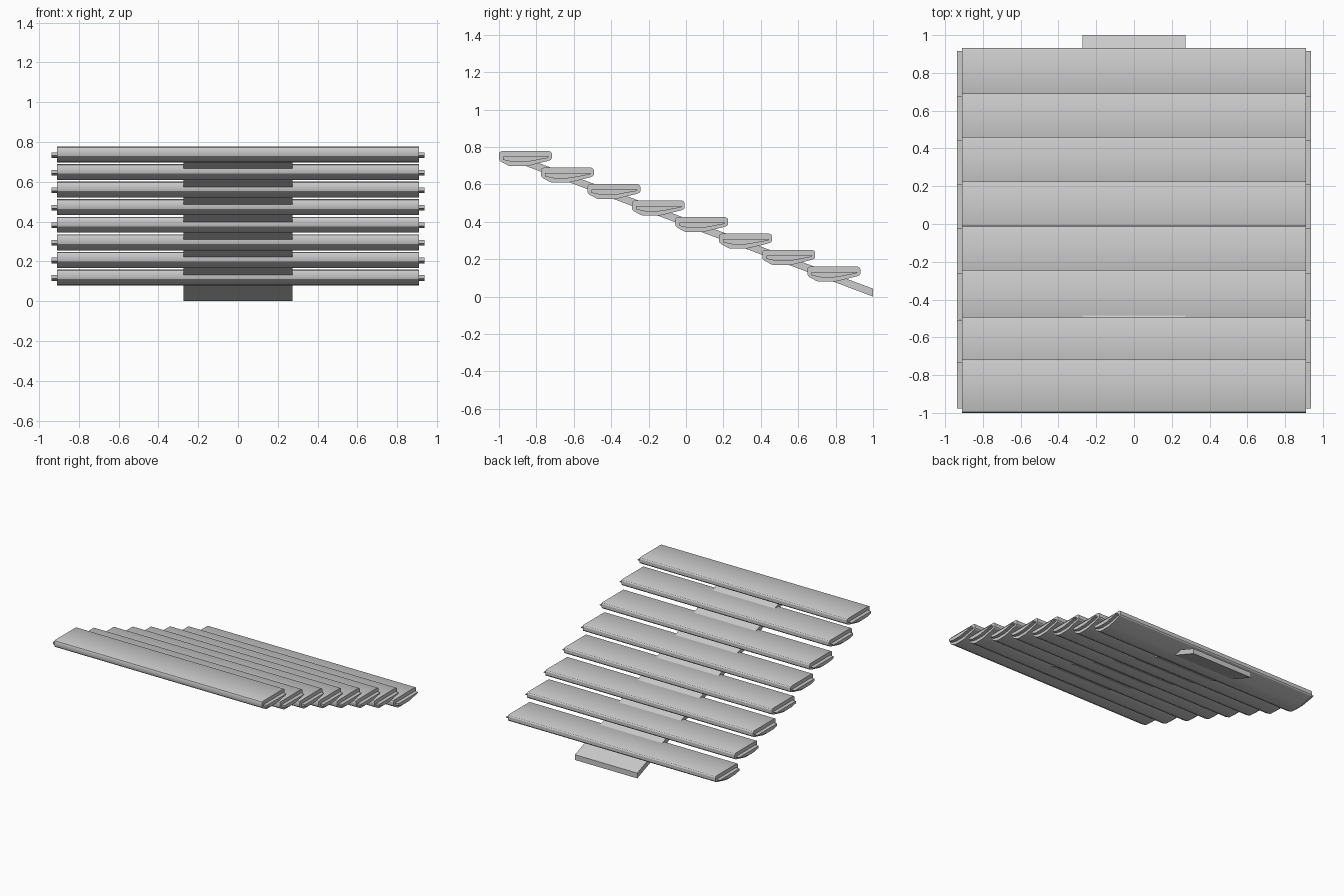
import bpy, bmesh

if "Cube" in bpy.data.objects:
    bpy.data.objects.remove(bpy.data.objects["Cube"])

def extrude_profile(name, profile, x0, x1, smooth=True):
    """Prism along x from a closed (y, z) profile."""
    bm = bmesh.new()
    face = bm.faces.new([bm.verts.new((x0, y, z)) for y, z in profile])
    res = bmesh.ops.extrude_face_region(bm, geom=[face])
    verts = [g for g in res["geom"] if isinstance(g, bmesh.types.BMVert)]
    bmesh.ops.translate(bm, verts=verts, vec=(x1 - x0, 0, 0))
    bmesh.ops.recalc_face_normals(bm, faces=bm.faces)
    mesh = bpy.data.meshes.new(name)
    bm.to_mesh(mesh)
    bm.free()
    obj = bpy.data.objects.new(name, mesh)
    bpy.context.collection.objects.link(obj)
    if smooth:
        bpy.ops.object.select_all(action='DESELECT')
        obj.select_set(True)
        bpy.context.view_layer.objects.active = obj
        bpy.ops.object.shade_smooth_by_angle(angle=0.5)
    return obj

# Cross-sections measured from the front top corner of a tread
tread = [(0.013, 0), (0.27, 0), (0.278, -0.004), (0.283, -0.012), (0.283, -0.038),
         (0.277, -0.046), (0.262, -0.052), (0.16, -0.077), (0.14, -0.08), (0.068, -0.08),
         (0.05, -0.077), (0.012, -0.056), (0.003, -0.048), (0, -0.038),
         (0, -0.012), (0.004, -0.004)]
end_cap = [(0.022, -0.029), (0.268, -0.029), (0.262, -0.036), (0.16, -0.055),
           (0.14, -0.057), (0.072, -0.057), (0.022, -0.046)]

# Treads with a raised cap on each end
starts = [-1.0, -0.776, -0.527, -0.29, -0.058, 0.177, 0.408, 0.649]
for i, y in enumerate(starts):
    z = 0.777 - 0.0882 * i
    place = lambda prof: [(y + a, z + b) for a, b in prof]
    extrude_profile(f"tread_{i + 1}", place(tread), -0.91, 0.91)
    for side, s in (("left", -1), ("right", 1)):
        extrude_profile(f"tread_{i + 1}_{side}_cap", place(end_cap), s * 0.90, s * 0.938)

# Sloping central stringer, cut vertically at its foot
slope = 0.376
top_y = -0.86
rise = slope * (1 - top_y)
extrude_profile("central_stringer",
                [(1.0, 0.0), (1.0, 0.042), (top_y, 0.042 + rise), (top_y, rise)],
                -0.273, 0.273, smooth=False)
